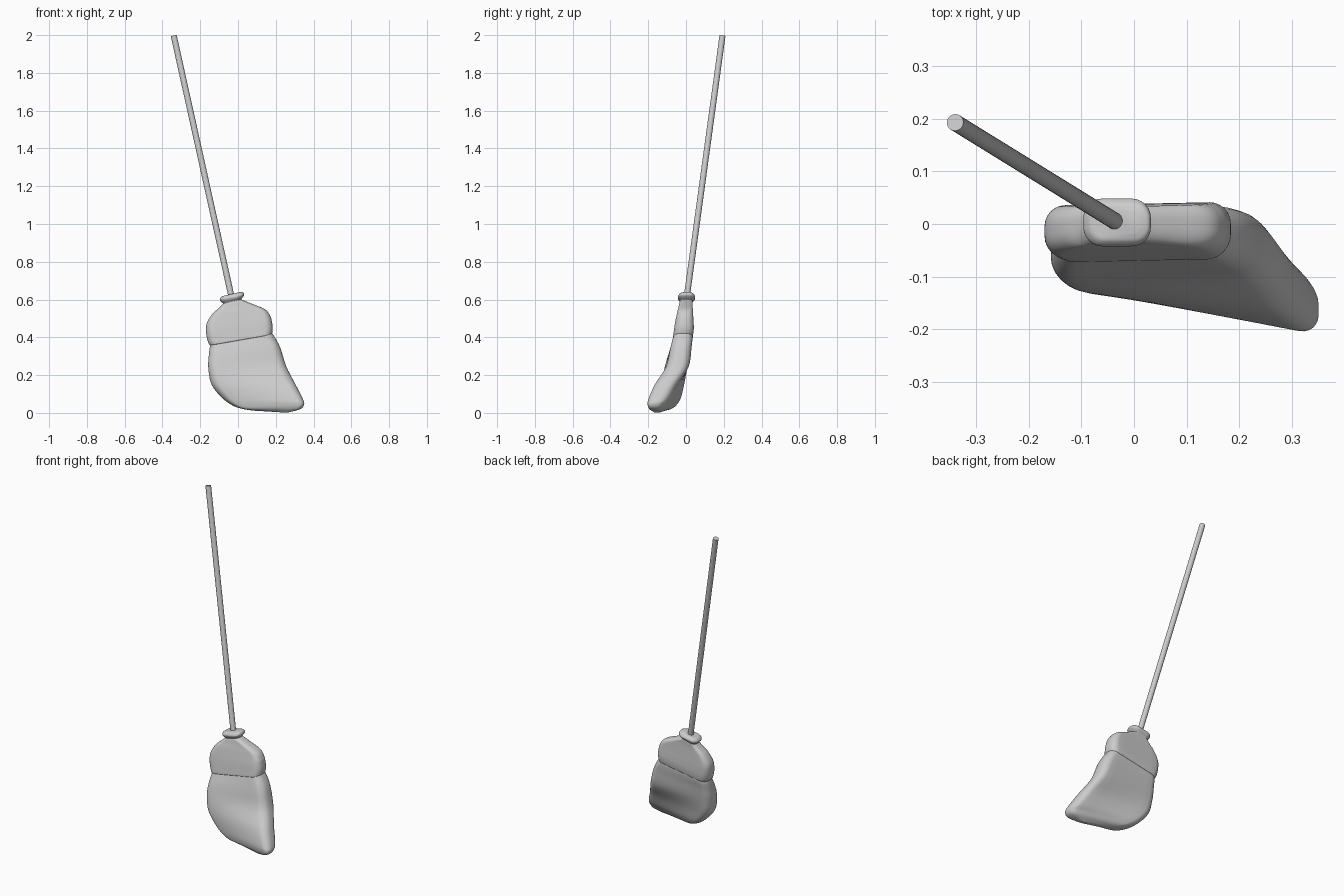
import bpy, bmesh, math
from mathutils import Vector

if "Cube" in bpy.data.objects:
    bpy.data.objects.remove(bpy.data.objects["Cube"])


def catmull(a, b, c, d, t):
    return [0.5 * (2 * q + (r - p) * t + (2 * p - 5 * q + 4 * r - s) * t * t
                   + (3 * q - p - 3 * r + s) * t ** 3) for p, q, r, s in zip(a, b, c, d)]


def ring(sec, corner=6, flat=8):
    """Rounded rectangle between a left and a right point, h = half thickness."""
    left, right, h = Vector(sec[0:3]), Vector(sec[3:6]), sec[6]
    mid, axis = (left + right) / 2, (right - left) / 2
    w = axis.length
    axis.normalize()
    r = min(0.8 * h, 0.9 * w)
    pts = []
    for k, (sx, sy) in enumerate(((1, 1), (-1, 1), (-1, -1), (1, -1))):
        for i in range(corner + 1):
            a = math.pi / 2 * (k + i / corner)
            pts.append((sx * (w - r) + r * math.cos(a), sy * (h - r) + r * math.sin(a)))
        if k in (0, 2):     # extra points along the broad faces
            u, v = pts[-1]
            pts += [(u - 2 * sx * (w - r) * j / flat, v) for j in range(1, flat)]
    return [mid + axis * u + Vector((0, v, 0)) for u, v in pts]


def loft(name, secs, steps=5):
    full = []
    n = len(secs)
    for i in range(n - 1):
        quad = [secs[max(0, min(n - 1, i + o))] for o in (-1, 0, 1, 2)]
        full += [catmull(*quad, s / steps) for s in range(steps)]
    full.append(secs[-1])
    bm = bmesh.new()
    rings = [[bm.verts.new(p) for p in ring(s)] for s in full]
    for a, b in zip(rings, rings[1:]):
        m = len(a)
        for j in range(m):
            bm.faces.new((a[j], a[(j + 1) % m], b[(j + 1) % m], b[j]))
    bm.faces.new(rings[0])
    bm.faces.new(rings[-1])
    bmesh.ops.recalc_face_normals(bm, faces=bm.faces)
    for f in bm.faces:
        f.smooth = True
    me = bpy.data.meshes.new(name)
    bm.to_mesh(me)
    bm.free()
    ob = bpy.data.objects.new(name, me)
    bpy.context.collection.objects.link(ob)
    return ob


# Swept bristles: left xyz, right xyz, half thickness
loft("bristles", [
    (-.130, -.020, .390, .165, -.015, .440, .040),
    (-.147, -.022, .355, .185, -.015, .415, .050),
    (-.155, -.040, .300, .222, -.025, .350, .056),
    (-.157, -.055, .235, .256, -.045, .245, .060),
    (-.140, -.065, .150, .305, -.110, .150, .060),
    (-.085, -.075, .080, .343, -.150, .075, .055),
    (-.030, -.090, .040, .350, -.165, .045, .045),
    (.020, -.105, .022, .330, -.165, .020, .033),
    (.080, -.120, .012, .260, -.155, .001, .012)])

# Binding cap with neck and collar
loft("binding_cap", [
    (-.130, -.020, .370, .165, -.015, .420, .040),
    (-.148, -.022, .358, .179, -.015, .415, .051),
    (-.163, -.018, .390, .184, -.010, .450, .052),
    (-.170, -.014, .440, .179, -.008, .485, .049),
    (-.163, -.011, .480, .171, -.006, .512, .045),
    (-.135, -.007, .525, .145, -.003, .547, .040),
    (-.105, -.003, .552, .080, -.001, .575, .036),
    (-.085, .000, .572, .030, .001, .595, .034),
    (-.080, .002, .580, .018, .002, .602, .033),
    (-.092, .003, .590, .025, .003, .612, .042),
    (-.096, .003, .603, .032, .003, .624, .045),
    (-.085, .003, .617, .028, .003, .637, .035),
    (-.070, .003, .621, .012, .003, .640, .022)])

# Handle pole
lo, hi = Vector((-.029, .001, .59)), Vector((-.340, .193, 1.996))
bpy.ops.mesh.primitive_cylinder_add(vertices=32, radius=.016, depth=(hi - lo).length,
                                    location=(lo + hi) / 2,
                                    rotation=(hi - lo).to_track_quat('Z', 'Y').to_euler())
bpy.context.object.name = "handle"
bpy.ops.object.shade_smooth_by_angle()
